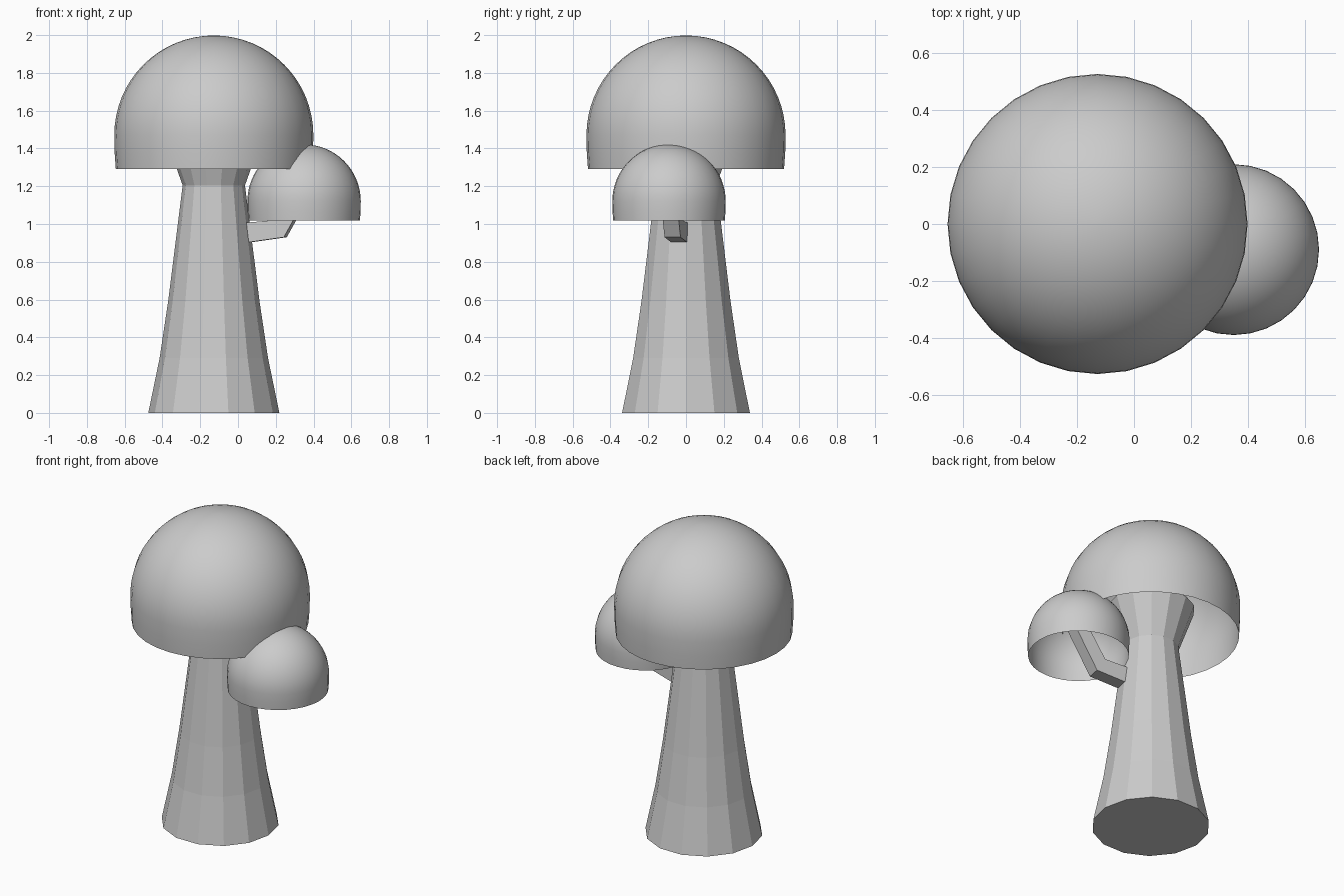
import bpy, bmesh
from math import sin, cos, pi
from mathutils import Vector

if "Cube" in bpy.data.objects:
    bpy.data.objects.remove(bpy.data.objects["Cube"])


def make_object(name, bm, smooth=False):
    bmesh.ops.recalc_face_normals(bm, faces=bm.faces)
    for f in bm.faces:
        f.smooth = smooth
    mesh = bpy.data.meshes.new(name)
    bm.to_mesh(mesh)
    bm.free()
    obj = bpy.data.objects.new(name, mesh)
    bpy.context.collection.objects.link(obj)
    return obj


def skin(bm, rings):
    for a, b in zip(rings, rings[1:]):
        n = len(a)
        for i in range(n):
            bm.faces.new((a[i], a[(i + 1) % n], b[(i + 1) % n], b[i]))


def lathe(name, centre, profile, sides, smooth=False, cap_start=True):
    """Revolve (radius, z) pairs about a vertical axis; the last ring is always closed."""
    bm = bmesh.new()
    rings = [[bm.verts.new((centre[0] + r * cos(2 * pi * i / sides),
                            centre[1] + r * sin(2 * pi * i / sides), z))
              for i in range(sides)] for r, z in profile]
    skin(bm, rings)
    if cap_start:
        bm.faces.new(rings[0])
    bm.faces.new(rings[-1])
    return make_object(name, bm, smooth)


def mushroom_cap(name, centre, radius, equator):
    """Open dome with a short, slightly tucked skirt below the equator."""
    profile = [(0.985, -0.34), (0.997, -0.17)]
    profile += [(cos(i * pi / 32), sin(i * pi / 32)) for i in range(16)]
    profile.append((0.02, 1.0))
    profile = [(radius * r, equator + radius * z) for r, z in profile]
    return lathe(name, centre, profile, 32, smooth=True, cap_start=False)


# Tapered trunk, flaring under the big cap
trunk_centre = (-0.128, 0)
lathe("trunk", trunk_centre,
      [(0.347, 0), (0.287, 0.29), (0.242, 0.59), (0.165, 1.205), (0.26, 1.47)], 14)

# Two hollow caps
mushroom_cap("large_cap", trunk_centre, 0.527, 1.471)
mushroom_cap("small_cap", (0.35, -0.09), 0.30, 1.121)

# Bent square branch carrying the small cap
bm = bmesh.new()
out = Vector((0.478, -0.09, 0)).normalized()
side = Vector((-out.y, out.x, 0))
start = Vector((-0.128, 0, 0))
# (distance, z) of lower and upper edge at each station along the branch
stations = [((0.10, 0.89), (0.10, 1.0)),
            ((0.385, 0.93), (0.33, 1.02)),
            ((0.56, 1.24), (0.48, 1.27))]
rings = []
for low, high in stations:
    ring = []
    for (d, z), s in ((low, -1), (low, 1), (high, 1), (high, -1)):
        ring.append(bm.verts.new(start + out * d + side * s * 0.043 + Vector((0, 0, z))))
    rings.append(ring)
skin(bm, rings)
bm.faces.new(rings[0])
bm.faces.new(rings[-1])
make_object("branch", bm)
